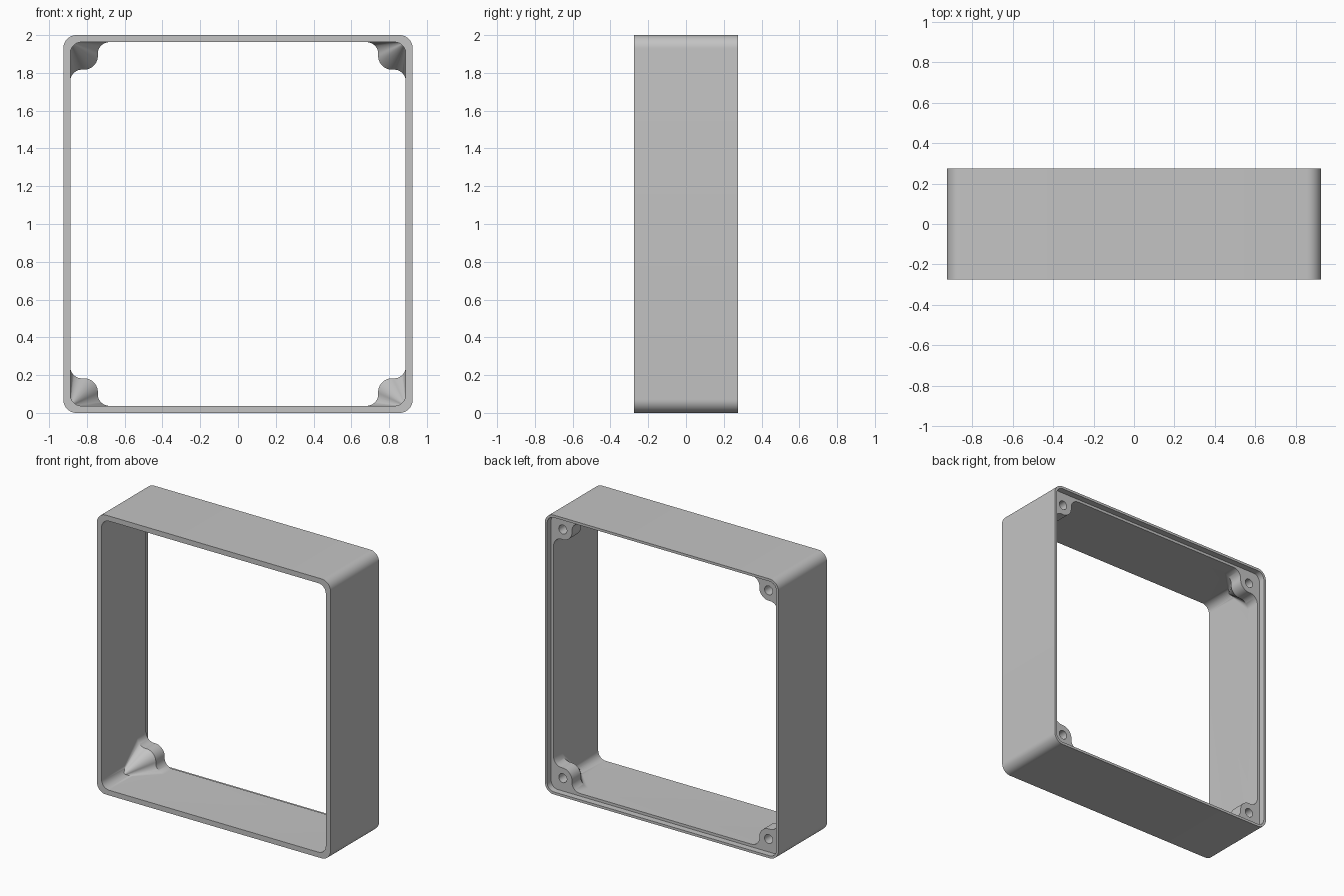
import bpy, bmesh
from math import cos, sin, pi, atan2
from mathutils import Vector

cube = bpy.data.objects.get("Cube")
if cube:
    bpy.data.objects.remove(cube, do_unlink=True)

HALF_X, HALF_Y, HALF_Z = 0.925, 0.275, 1.0
WALL, RIM = 0.037, 0.018        # wall thickness, thin rear rim
LEDGE_Y = HALF_Y - 0.045        # floor of the rear rebate
BOSS_R, BOSS_C = 0.073, 0.073   # screw boss radius and centre from inner corner
WING = 0.208                    # where the boss fillet meets the wall

grey = bpy.data.materials.new("plain grey")
grey.use_nodes = True
colour = (0.55, 0.55, 0.55, 1)
grey.diffuse_color = colour
grey.node_tree.nodes["Principled BSDF"].inputs["Base Color"].default_value = colour


def make_object(name, bm):
    bmesh.ops.recalc_face_normals(bm, faces=bm.faces)
    mesh = bpy.data.meshes.new(name)
    bm.to_mesh(mesh)
    bm.free()
    mesh.materials.append(grey)
    obj = bpy.data.objects.new(name, mesh)
    bpy.context.collection.objects.link(obj)
    return obj


def bridge(bm, a, b):
    n = len(a)
    for i in range(n):
        j = (i + 1) % n
        bm.faces.new((a[i], a[j], b[j], b[i]))


def rounded_ring(bm, inset, radius, y, steps=10):
    """Rounded rectangle in the xz plane, inset from the outer size."""
    ring = []
    for k, (sx, sz) in enumerate(((1, 1), (-1, 1), (-1, -1), (1, -1))):
        cx, cz = sx * (HALF_X - inset - radius), sz * (HALF_Z - inset - radius)
        for i in range(steps + 1):
            t = (k + i / steps) * pi / 2
            ring.append(bm.verts.new((cx + radius * cos(t), y, 1 + cz + radius * sin(t))))
    return ring


def arc(cx, cy, r, start, end, steps):
    return [(cx + r * cos(start + (end - start) * i / steps),
             cy + r * sin(start + (end - start) * i / steps)) for i in range(steps + 1)]


def boss_outline():
    """Corner boss with filleted wings, measured from the inner corner."""
    fillet = (WING - BOSS_C) ** 2 / (4 * BOSS_R)
    t = atan2(fillet - BOSS_C, WING - BOSS_C)
    wing = arc(WING, fillet, fillet, -pi / 2, t - pi, 12)
    cap = arc(BOSS_C, BOSS_C, BOSS_R, t, pi / 2 - t, 20)
    other = [(b, a) for a, b in reversed(wing)]
    e = -0.01
    return [(e, e), (WING, e)] + wing + cap[1:-1] + other + [(e, WING)]


# Frame: closed sweep of outer wall, rear rim, rebate, ledge and inner wall
bm = bmesh.new()
rings = [rounded_ring(bm, *p) for p in (
    (0, 0.07, -HALF_Y), (0, 0.07, HALF_Y),
    (RIM, 0.052, HALF_Y), (RIM, 0.052, LEDGE_Y),
    (WALL, 0.06, LEDGE_Y), (WALL, 0.06, -HALF_Y))]
for i, ring in enumerate(rings):
    bridge(bm, ring, rings[(i + 1) % len(rings)])
frame = make_object("frame", bm)

# Corner bosses (straight at the back, tapering to the corner) and screw holes
outline = boss_outline()
tools = []
for sx, side in ((1, "left"), (-1, "right")):
    for sz, level in ((1, "upper"), (-1, "lower")):
        def place(a, b, y):
            return Vector((sx * (HALF_X - WALL - a), y, 1 + sz * (HALF_Z - WALL - b)))
        bm = bmesh.new()
        back = [bm.verts.new(place(a, b, LEDGE_Y)) for a, b in outline]
        front = [bm.verts.new(place(a, b, 0.13)) for a, b in outline]
        tip = bm.verts.new(place(0, 0, -0.07))
        bm.faces.new(back)
        bridge(bm, back, front)
        for i in range(len(front)):
            bm.faces.new((front[i], front[(i + 1) % len(front)], tip))
        tools.append((make_object(f"{level}_{side}_boss", bm), "UNION"))

        bm = bmesh.new()
        circle = arc(BOSS_C, BOSS_C, 0.032, 0, 2 * pi, 28)[:-1]
        mouth = [bm.verts.new(place(a, b, LEDGE_Y + 0.02)) for a, b in circle]
        floor = [bm.verts.new(place(a, b, 0.11)) for a, b in circle]
        bm.faces.new(mouth)
        bm.faces.new(floor)
        bridge(bm, mouth, floor)
        tools.append((make_object(f"{level}_{side}_hole_cutter", bm), "DIFFERENCE"))

bpy.ops.object.select_all(action="DESELECT")
frame.select_set(True)
bpy.context.view_layer.objects.active = frame
for tool, operation in tools:
    mod = frame.modifiers.new(tool.name, "BOOLEAN")
    mod.operation, mod.solver, mod.object = operation, "EXACT", tool
    bpy.ops.object.modifier_apply(modifier=mod.name)
    bpy.data.objects.remove(tool, do_unlink=True)
bpy.ops.object.shade_smooth_by_angle(angle=pi / 6)
